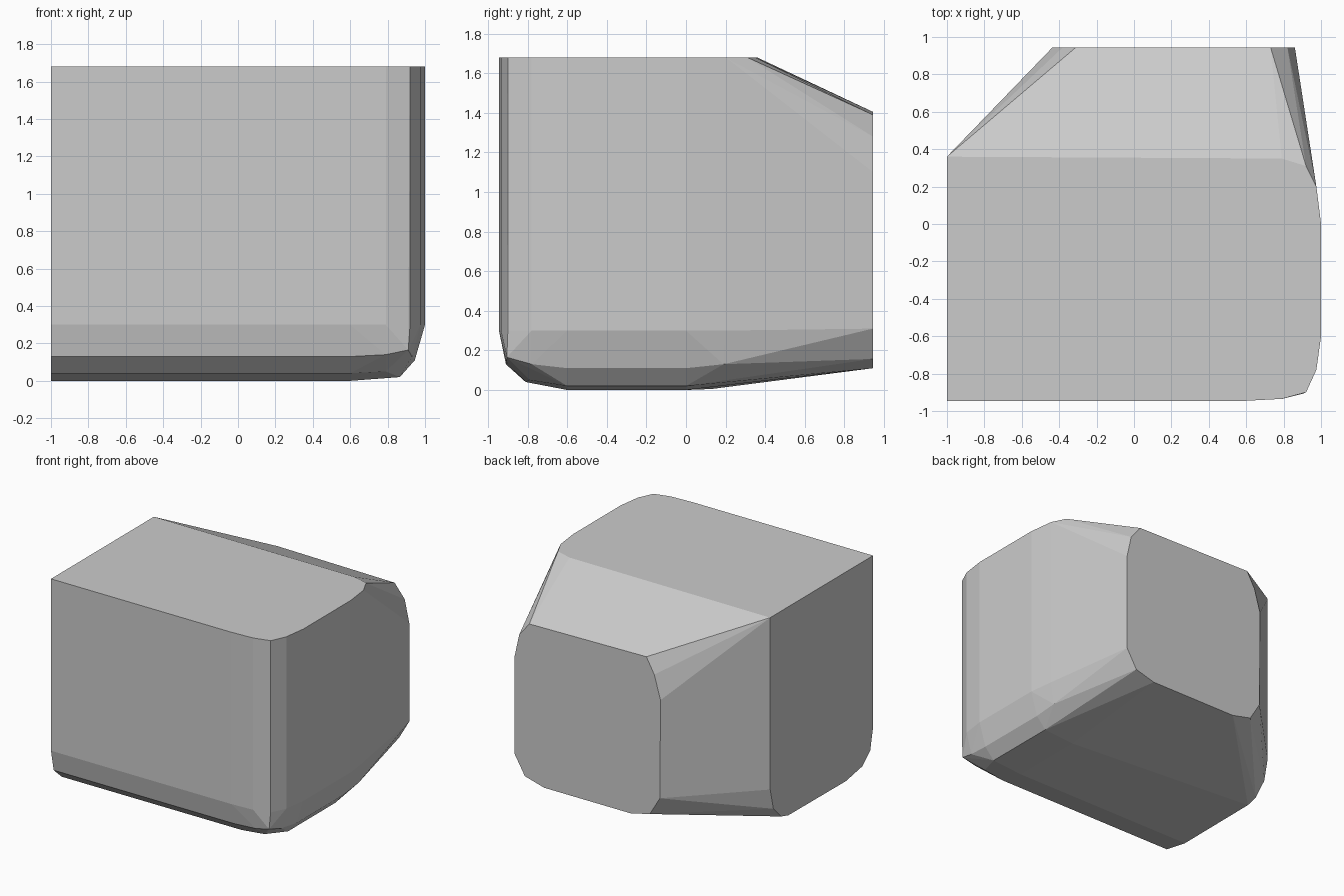
import bpy, bmesh
from math import radians

FRONT, BACK, LEFT, TOP = -0.945, 0.945, -1.0, 1.68

# plan outline (x, y) of the upright walls, rounded on the right
plan = [(LEFT, FRONT), (0.6, FRONT), (0.79, -0.935), (0.92, -0.90), (0.975, -0.78),
        (1.0, -0.6), (1.0, 0.0), (0.975, 0.2), (0.92, 0.31), (0.79, 0.35), (LEFT, 0.36)]
# smaller rounded back face (x, z)
back = [(-0.31, 1.405), (0.73, 1.39), (0.82, 1.28), (0.86, 1.10), (0.86, 0.31), (0.77, 0.157),
        (0.6, 0.11), (-0.17, 0.11), (-0.34, 0.15), (-0.43, 0.30), (-0.435, 1.09), (-0.38, 1.28)]
# rounded lower edge of the flat left face (y, z)
left = [(-0.91, 0.13), (-0.81, 0.04), (-0.6, 0.0), (0.13, 0.005), (0.22, 0.03), (0.32, 0.13)]
# rounded lower edges along the front and right
lower = [(0.6, -0.91, 0.13), (0.79, -0.907, 0.14), (0.91, -0.905, 0.165), (0.93, -0.78, 0.13),
         (0.945, -0.6, 0.11), (0.945, 0.0, 0.11), (0.94, 0.19, 0.13),
         (0.6, -0.81, 0.04), (0.79, -0.79, 0.05), (0.865, -0.6, 0.02), (0.865, 0.0, 0.02),
         (0.6, -0.6, 0.0), (0.6, 0.0, 0.0)]

points = [(x, y, z) for z in (0.30, TOP) for x, y in plan]
points += [(x, BACK, z) for x, z in back]
points += [(LEFT, y, z) for y, z in left]
points += lower

# wrap the sections in one flat-faced shell
bm = bmesh.new()
for p in points:
    bm.verts.new(p)
hull = bmesh.ops.convex_hull(bm, input=bm.verts[:])
bmesh.ops.delete(bm, geom=[v for v in bm.verts if not v.link_faces], context='VERTS')
bmesh.ops.dissolve_limit(bm, angle_limit=radians(0.5), verts=bm.verts[:], edges=bm.edges[:])
bmesh.ops.recalc_face_normals(bm, faces=bm.faces[:])

mesh = bpy.data.meshes.new("rounded_block")
bm.to_mesh(mesh)
bm.free()
block = bpy.data.objects.new("rounded_block", mesh)
bpy.context.collection.objects.link(block)
